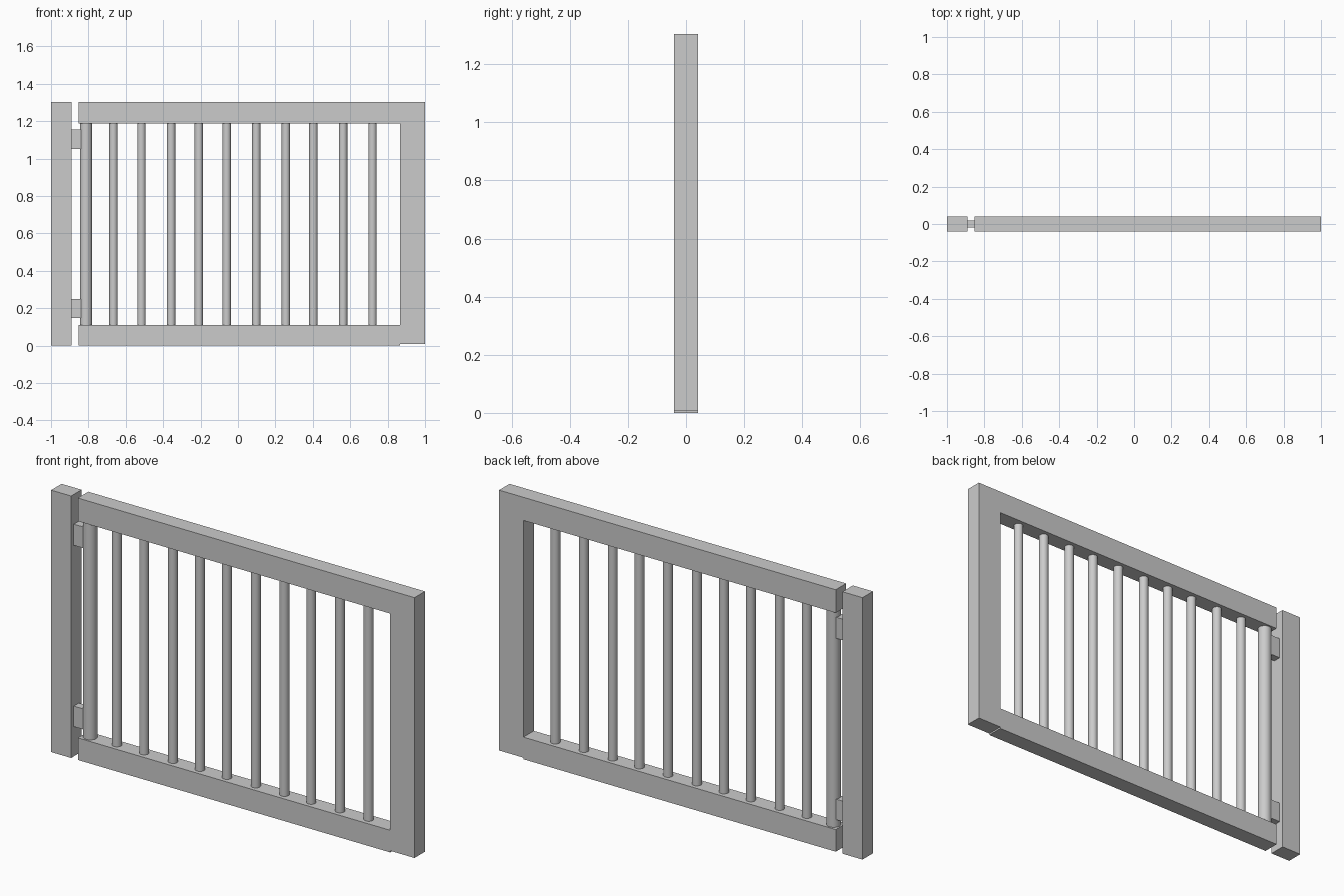
import bpy, bmesh

if "Cube" in bpy.data.objects:
    bpy.data.objects.remove(bpy.data.objects["Cube"])

HALF_DEPTH = 0.041


def box(name, x0, x1, y0, y1, z0, z1):
    bpy.ops.mesh.primitive_cube_add(size=1, location=((x0 + x1) / 2, (y0 + y1) / 2, (z0 + z1) / 2))
    ob = bpy.context.object
    ob.name = name
    ob.scale = (x1 - x0, y1 - y0, z1 - z0)
    bpy.ops.object.transform_apply(location=False, rotation=False, scale=True)
    return ob


def bar(name, x, radius, z0=0.108, z1=1.188):
    bpy.ops.mesh.primitive_cylinder_add(vertices=24, radius=radius, depth=z1 - z0,
                                        location=(x, 0, (z0 + z1) / 2))
    ob = bpy.context.object
    ob.name = name
    bpy.ops.object.shade_smooth_by_angle()
    return ob


def extrude_outline(name, outline, half_depth):
    bm = bmesh.new()
    face = bm.faces.new([bm.verts.new((x, -half_depth, z)) for x, z in outline])
    ext = bmesh.ops.extrude_face_region(bm, geom=[face])
    moved = [v for v in ext["geom"] if isinstance(v, bmesh.types.BMVert)]
    bmesh.ops.translate(bm, verts=moved, vec=(0, 2 * half_depth, 0))
    bmesh.ops.recalc_face_normals(bm, faces=bm.faces)
    mesh = bpy.data.meshes.new(name)
    bm.to_mesh(mesh)
    bm.free()
    ob = bpy.data.objects.new(name, mesh)
    bpy.context.collection.objects.link(ob)
    return ob


# Fixed post on the hinge side
box("hinge_post", -1.0, -0.89, -HALF_DEPTH, HALF_DEPTH, 0, 1.303)

# Gate frame: top rail, latch stile and bottom rail in one C-shaped piece
extrude_outline("gate_frame", [
    (-0.853, 0), (0.866, 0), (0.866, 0.008), (1.0, 0.008), (1.0, 1.303),
    (-0.853, 1.303), (-0.853, 1.188), (0.866, 1.188), (0.866, 0.11), (-0.853, 0.11),
], HALF_DEPTH)

# Hinges joining the post to the pivot bar
for label, z0, z1 in (("lower", 0.148, 0.25), ("upper", 1.05, 1.155)):
    box(label + "_hinge", -0.892, -0.838, -0.02, 0.02, z0, z1)

# Thick pivot bar and thin bars
bar("pivot_bar", -0.813, 0.033)
bar_positions = (-0.666, -0.516, -0.357, -0.209, -0.06, 0.098, 0.256, 0.403, 0.562, 0.719)
for i, x in enumerate(bar_positions):
    bar(f"bar_{i + 1}", x, 0.0225)
